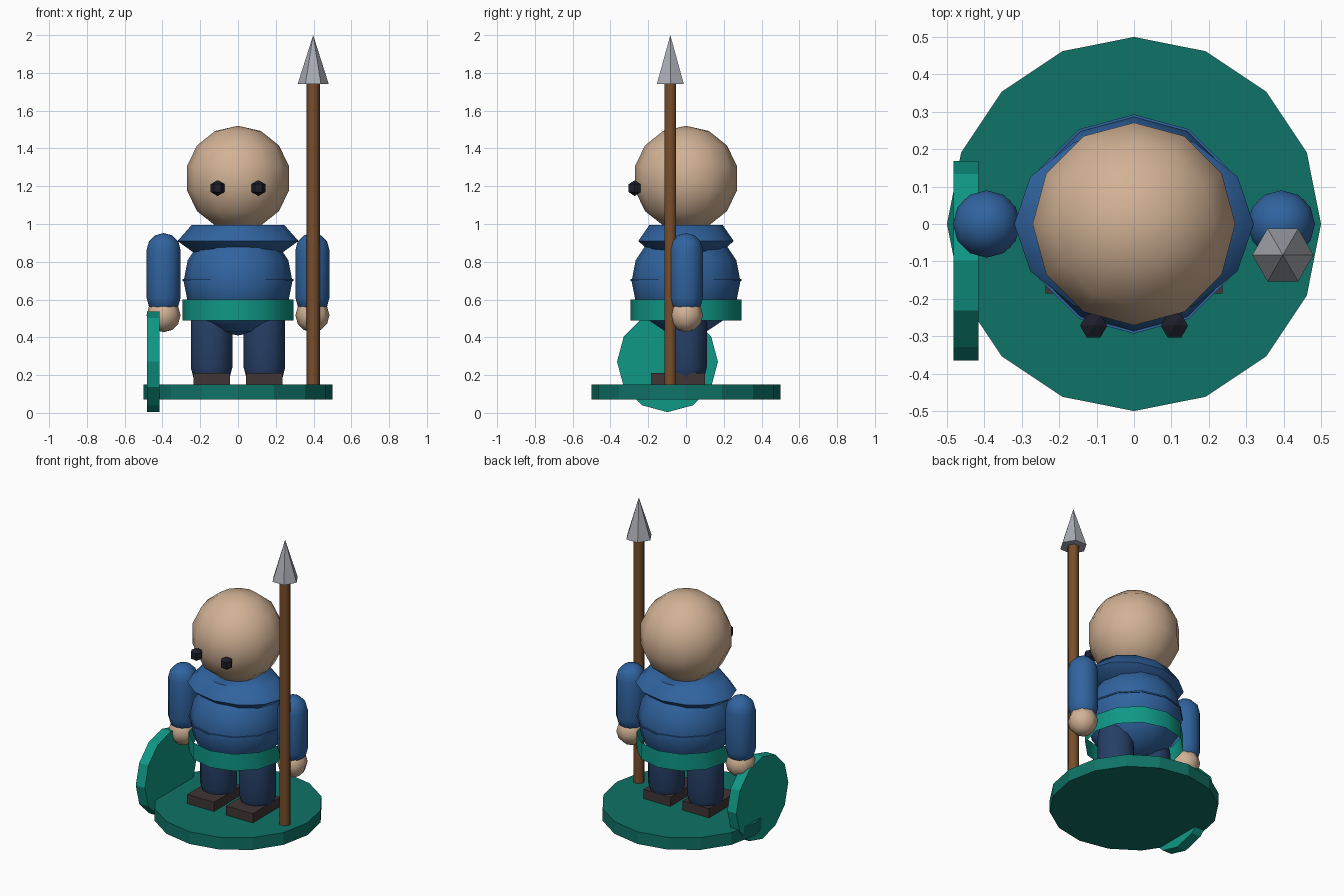
import bpy
import bmesh
import math
from mathutils import Matrix

old = bpy.data.objects.get("Cube")
if old:
    bpy.data.objects.remove(old, do_unlink=True)


def material(name, hexcode):
    srgb = [int(hexcode[i:i + 2], 16) / 255 for i in (0, 2, 4)]
    color = [c / 12.92 if c <= 0.04045 else ((c + 0.055) / 1.055) ** 2.4 for c in srgb] + [1]
    mat = bpy.data.materials.new(name)
    mat.use_nodes = True
    mat.diffuse_color = color
    node = next(n for n in mat.node_tree.nodes if n.type == 'BSDF_PRINCIPLED')
    node.inputs["Base Color"].default_value = color
    return mat


SKIN = material("skin", "d2b295")
BLUE = material("blue_cloth", "30639f")
NAVY = material("navy_cloth", "263f66")
TEAL = material("teal", "0f9886")
DARK_TEAL = material("dark_teal", "0f7367")
BROWN = material("boot_brown", "403535")
WOOD = material("wood", "784e2b")
STEEL = material("steel", "a9acb4")
BLACK = material("eye_black", "1e1e2b")


def finish(name, bm, mat, loc, angle, recalc=True):
    if recalc:
        bmesh.ops.recalc_face_normals(bm, faces=bm.faces)
    mesh = bpy.data.meshes.new(name)
    bm.to_mesh(mesh)
    bm.free()
    mesh.materials.append(mat)
    obj = bpy.data.objects.new(name, mesh)
    obj.location = loc
    bpy.context.collection.objects.link(obj)
    if angle:
        bpy.ops.object.select_all(action='DESELECT')
        obj.select_set(True)
        bpy.context.view_layer.objects.active = obj
        bpy.ops.object.shade_smooth_by_angle(angle=math.radians(angle))
    return obj


def lathe(name, profile, segs, mat, loc=(0, 0, 0), scale=(1, 1, 1), angle=50, caps=True, turn=0):
    """Revolve (radius, height) points; a zero radius closes to a pole."""
    bm = bmesh.new()
    rings = []
    for r, z in profile:
        if r < 1e-6:
            rings.append([bm.verts.new((0, 0, z))] * segs)
        else:
            rings.append([bm.verts.new((r * math.cos(math.tau * i / segs),
                                        r * math.sin(math.tau * i / segs), z))
                          for i in range(segs)])
    for low, high in zip(rings, rings[1:]):
        for i in range(segs):
            j = (i + 1) % segs
            quad = list(dict.fromkeys((low[i], low[j], high[j], high[i])))
            bm.faces.new(quad)
    if caps:
        for ring in (rings[0], rings[-1]):
            if ring[0] is not ring[1]:
                bm.faces.new(ring)
    bm.transform(Matrix.Rotation(turn, 4, 'Y') @ Matrix.Diagonal((*scale, 1)))
    return finish(name, bm, mat, loc, angle)


def ball(name, radius, segs, rings, mat, loc, angle=50):
    profile = [(radius * math.sin(math.pi * i / rings), -radius * math.cos(math.pi * i / rings))
               for i in range(rings + 1)]
    return lathe(name, profile, segs, mat, loc, angle=angle)


def capsule(name, radius, bottom, top, segs, mat, loc, steps=3):
    """Upright cylinder with a hemisphere on both ends."""
    arc = [math.pi / 2 * i / steps for i in range(steps + 1)]
    dome = [(radius * math.cos(a), radius * math.sin(a)) for a in arc]
    profile = [(r, bottom - z) for r, z in reversed(dome)] + [(r, top + z) for r, z in dome]
    return lathe(name, profile, segs, mat, loc)


def box(name, size, loc, mat):
    bm = bmesh.new()
    bmesh.ops.create_cube(bm, size=1, matrix=Matrix.Diagonal((*size, 1)))
    return finish(name, bm, mat, loc, 0)


# Ground disc
lathe("base", [(0.5, 0.07), (0.5, 0.15)], 16, DARK_TEAL, angle=0)

# Torso, waist seam, belt and shoulder collar
ball("torso", 0.288, 12, 8, BLUE, (0, 0, 0.698))
lathe("waist_seam", [(0.293, 0.699), (0.293, 0.708)], 12, BLUE)
lathe("belt", [(0.293, 0.49), (0.293, 0.6)], 12, TEAL, caps=False)
lathe("collar", [(0, 0.845), (0.23, 0.845), (0.32, 0.91), (0.245, 0.995), (0, 0.995)],
      12, BLUE, scale=(1, 0.79, 1), angle=55)

# Head
ball("head", 0.278, 12, 7, SKIN, (0, 0, 1.242))

# Paired parts
for side, s in (("left", 1), ("right", -1)):
    ball(side + "_eye", 0.042, 6, 3, BLACK, (s * 0.108, -0.272, 1.19), angle=0)
    capsule(side + "_arm", 0.09, 0.61, 0.862, 12, BLUE, (s * 0.394, 0, 0))
    ball(side + "_hand", 0.09, 8, 6, SKIN, (s * 0.394, 0, 0.517))
    capsule(side + "_leg", 0.11, 0.24, 0.5, 12, NAVY, (s * 0.14, 0, 0))
    box(side + "_boot", (0.193, 0.285, 0.08), (s * 0.14, -0.043, 0.17), BROWN)

# Shield beside the right hand
lathe("shield", [(0.267, -0.033), (0.267, 0.033)], 12, TEAL, (-0.449, -0.098, 0.271),
      angle=0, turn=math.pi / 2)

# Spear beside the left hand
lathe("spear_shaft", [(0.036, 0.1), (0.036, 1.75)], 6, WOOD, (0.398, -0.083, 0), angle=65)
lathe("spear_tip", [(0.082, 1.742), (0, 2.0)], 6, STEEL, (0.398, -0.083, 0), angle=0)
